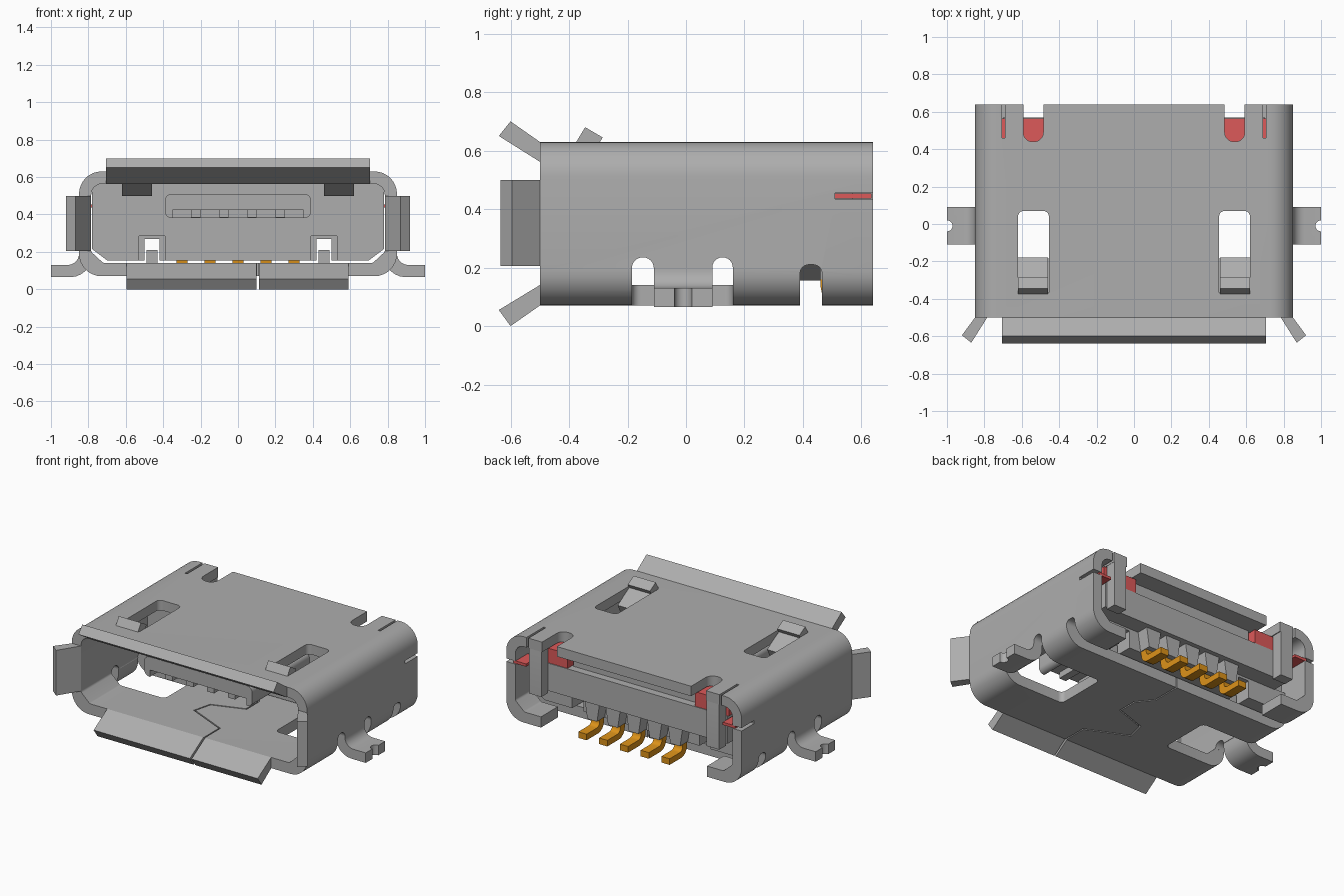
import bpy, bmesh, math
from mathutils import Vector

if "Cube" in bpy.data.objects:
    bpy.data.objects.remove(bpy.data.objects["Cube"], do_unlink=True)


def material(name, rgb):
    m = bpy.data.materials.new(name)
    m.use_nodes = True
    m.diffuse_color = (*rgb, 1)
    m.node_tree.nodes["Principled BSDF"].inputs["Base Color"].default_value = (*rgb, 1)
    return m


GREY = material("steel grey", (0.42, 0.42, 0.42))
RED = material("insert red", (0.72, 0.10, 0.10))
GOLD = material("contact gold", (0.72, 0.29, 0.01))


def rect(a0, a1, b0, b1):
    return [(a0, b0), (a1, b0), (a1, b1), (a0, b1)]


def fillet(pts, radii, n=6):
    """Round the corners of a polygon; a radius of 0 keeps the corner."""
    out = []
    for i, p in enumerate(pts):
        p, r = Vector(p), radii[i]
        if r == 0:
            out.append(tuple(p))
            continue
        u = (Vector(pts[i - 1]) - p).normalized()
        v = (Vector(pts[(i + 1) % len(pts)]) - p).normalized()
        half = u.angle(v) / 2
        c = p + (u + v).normalized() * r / math.sin(half)
        s, e = p + u * r / math.tan(half) - c, p + v * r / math.tan(half) - c
        sweep = math.pi - 2 * half
        for k in range(n + 1):
            t = k / n
            d = (s * math.sin((1 - t) * sweep) + e * math.sin(t * sweep)) / math.sin(sweep)
            out.append(tuple(c + d))
    return out


def prism(name, axis, pts, a, b, mat=GREY):
    """Extrude a 2D polygon along an axis from a to b."""
    place = {"x": lambda p, t: (t, p[0], p[1]),
             "y": lambda p, t: (p[0], t, p[1]),
             "z": lambda p, t: (p[0], p[1], t)}[axis]
    bm = bmesh.new()
    face = bm.faces.new([bm.verts.new(place(p, a)) for p in pts])
    ext = bmesh.ops.extrude_face_region(bm, geom=[face])
    shift = Vector(place((0, 0), b - a))
    bmesh.ops.translate(bm, vec=shift, verts=[g for g in ext["geom"] if isinstance(g, bmesh.types.BMVert)])
    bmesh.ops.recalc_face_normals(bm, faces=bm.faces)
    me = bpy.data.meshes.new(name)
    bm.to_mesh(me)
    bm.free()
    me.materials.append(mat)
    ob = bpy.data.objects.new(name, me)
    bpy.context.collection.objects.link(ob)
    return ob


def box(name, x0, x1, y0, y1, z0, z1, mat=GREY):
    return prism(name, "z", rect(x0, x1, y0, y1), z0, z1, mat)


def cut(target, cutter):
    cutter.hide_render = True
    mod = target.modifiers.new("cut", "BOOLEAN")
    mod.operation, mod.solver, mod.object = "DIFFERENCE", "EXACT", cutter
    bpy.context.view_layer.objects.active = target
    bpy.ops.object.modifier_apply(modifier="cut")
    bpy.data.objects.remove(cutter, do_unlink=True)


def flip(pts, s):
    return [(p[0] * s, p[1]) for p in pts]


# Sheet metal shell: rounded tube open at front and back
shell = prism("shell", "y", fillet(rect(-0.85, 0.85, 0.07, 0.63), [0.12] * 4, 8), -0.5, 0.64)
inner = [(-0.72, 0.14), (0.72, 0.14), (0.785, 0.20), (0.785, 0.565), (-0.785, 0.565), (-0.785, 0.20)]
cut(shell, prism("cutter", "y", fillet(inner, [0.02, 0.02, 0.02, 0.06, 0.06, 0.02], 4), -0.6, 0.8))

# Floor stops short of the back between the corner feet
cut(shell, box("cutter", -0.6, 0.6, 0.39, 0.8, 0.0, 0.25))

for s in (-1, 1):
    # spring window in the roof
    cut(shell, prism("cutter", "z", fillet(flip(rect(0.455, 0.62, -0.365, 0.07), s),
                                            [0, 0, 0.03, 0.03]), 0.45, 0.8))
    # floor opening around the solder leg, with arched relief slots
    cut(shell, prism("cutter", "z", fillet(flip(rect(0.40, 0.95, -0.185, 0.16), s),
                                            [0.03, 0, 0, 0.03]), 0.0, 0.2))
    for y0, y1 in ((-0.185, -0.11), (0.09, 0.16)):
        r = (y1 - y0) * 0.49
        cut(shell, prism("cutter", "x", fillet(rect(y0, y1, 0.0, 0.235), [0, 0, r, r]),
                         s * 0.7, s * 1.0))
    # rear lower slot
    cut(shell, prism("cutter", "x", fillet(rect(0.39, 0.465, 0.0, 0.21), [0, 0, 0.03, 0.03]),
                     s * 0.55, s * 1.0))
    # rear roof notch, corner slit and side slit
    cut(shell, prism("cutter", "z", fillet(flip(rect(0.485, 0.592, 0.44, 0.8), s),
                                            [0.05, 0.05, 0, 0]), 0.5, 0.8))
    cut(shell, box("cutter", *sorted((s * 0.69, s * 0.705)), 0.46, 0.8, 0.5, 0.8))
    cut(shell, box("cutter", *sorted((s * 0.7, s * 1.0)), 0.51, 0.8, 0.435, 0.455))

# Front flared lips
prism("upper_lip", "x", [(-0.5, 0.63), (-0.6, 0.70), (-0.64, 0.65), (-0.5, 0.562)], -0.705, 0.705)
for name, x0, x1 in (("lower_lip_long", -0.595, 0.10), ("lower_lip_short", 0.112, 0.59)):
    prism(name, "x", [(-0.5, 0.07), (-0.6, 0.0), (-0.64, 0.055), (-0.5, 0.14)], x0, x1)

# Interlocking seam in the floor
seam = [(0.106, -0.55), (0.106, -0.34), (-0.16, -0.22), (-0.13, -0.10),
        (0.08, -0.03), (0.08, 0.10), (0.0, 0.20), (0.0, 0.45)]
for p, q in zip(seam, seam[1:]):
    p, q = Vector(p), Vector(q)
    d = (q - p).normalized()
    n = Vector((-d.y, d.x)) * 0.004
    e = d * 0.004
    cut(shell, prism("cutter", "z", [tuple(v) for v in (p - e + n, p - e - n, q + e - n, q + e + n)],
                     0.0, 0.25))

leg_profile = fillet([(0.785, 0.2), (0.785, 0.065), (1.0, 0.065), (1.0, 0.13), (0.85, 0.13), (0.85, 0.2)],
                     [0, 0.11, 0, 0, 0.06, 0])
spring_profile = [(-0.345, 0.68), (-0.285, 0.645), (-0.30, 0.62), (-0.18, 0.55),
                  (-0.205, 0.50), (-0.345, 0.57), (-0.375, 0.63)]
for s, side in ((1, "left"), (-1, "right")):
    # side flares
    prism(side + "_flare", "z", flip([(0.785, -0.5), (0.85, -0.5), (0.92, -0.595), (0.87, -0.635)], s),
          0.205, 0.5)
    # solder legs with a notch at the tip
    leg = prism(side + "_solder_leg", "y", flip(leg_profile, s), -0.11, 0.09)
    notch = [(s * 1.0 + 0.03 * math.cos(k * math.pi / 8), -0.01 + 0.03 * math.sin(k * math.pi / 8))
             for k in range(16)]
    cut(leg, prism("cutter", "z", notch, 0.0, 0.25))
    # roof latch springs
    prism(side + "_latch_spring", "x", spring_profile, s * 0.46, s * 0.62)
    # rear clips folded down over the back of the insert
    prism(side + "_rear_clip", "x", fillet([(0.57, 0.27), (0.64, 0.27), (0.64, 0.63), (0.57, 0.60)],
                                            [0, 0, 0.04, 0]), s * 0.597, s * 0.688)
    # red inserts below the roof notches, and the sliver in the side slit
    box(side + "_red_insert", *sorted((s * 0.46, s * 0.705)), 0.43, 0.565, 0.465, 0.56, RED)
    box(side + "_red_strip", *sorted((s * 0.71, s * 0.80)), 0.51, 0.635, 0.436, 0.454, RED)
    # little posts standing in the insulator notches
    box(side + "_post", *sorted((s * 0.43, s * 0.49)), 0.3, 0.36, 0.14, 0.21)

# Insulator body: upper block, lower block with notches, rear slab
box("insulator_upper", -0.78, 0.78, 0.18, 0.43, 0.285, 0.565)
lower = prism("insulator_lower", "y", [(-0.70, 0.155), (0.70, 0.155), (0.78, 0.215),
                                        (0.78, 0.29), (-0.78, 0.29), (-0.78, 0.215)], 0.18, 0.46)
for s in (-1, 1):
    cut(lower, box("cutter", *sorted((s * 0.42, s * 0.50)), 0.1, 0.6, 0.1, 0.27))
    cut(lower, box("cutter", *sorted((s * 0.39, s * 0.53)), 0.1, 0.21, 0.1, 0.295))
box("insulator_slab", -0.70, 0.70, 0.42, 0.57, 0.285, 0.465)
box("insulator_ridge", -0.45, 0.45, 0.42, 0.52, 0.46, 0.565)

# Tongue with ribs between the contact slots
tongue = prism("tongue", "y", fillet(rect(-0.39, 0.39, 0.38, 0.51), [0.035] * 4, 4), -0.41, 0.19)
cut(tongue, box("cutter", -0.35, 0.35, -0.5, 0.16, 0.3, 0.425))
for i in range(4):
    x = -0.225 + 0.15 * i
    box(f"tongue_rib_{i + 1}", x - 0.025, x + 0.025, -0.39, 0.17, 0.385, 0.43)

# Gold contacts bent into feet, each held by a tapered tooth
pin = fillet([(0.46, 0.29), (0.46, 0.075), (0.64, 0.075), (0.64, 0.115), (0.505, 0.115), (0.505, 0.29)],
             [0, 0.06, 0, 0, 0.03, 0], 4)
for i in range(5):
    x = -0.3 + 0.15 * i
    prism(f"contact_{i + 1}", "x", pin, x - 0.03, x + 0.03, GOLD)
    prism(f"contact_tooth_{i + 1}", "y", [(x - 0.035, 0.16), (x + 0.035, 0.16), (x + 0.055, 0.29),
                                          (x - 0.055, 0.29)], 0.45, 0.54)

# Smooth the bends, keep the edges sharp
bpy.ops.object.select_all(action="DESELECT")
for ob in bpy.context.collection.objects:
    if ob.type == "MESH":
        ob.select_set(True)
bpy.context.view_layer.objects.active = shell
bpy.ops.object.shade_smooth_by_angle(angle=math.radians(30))
